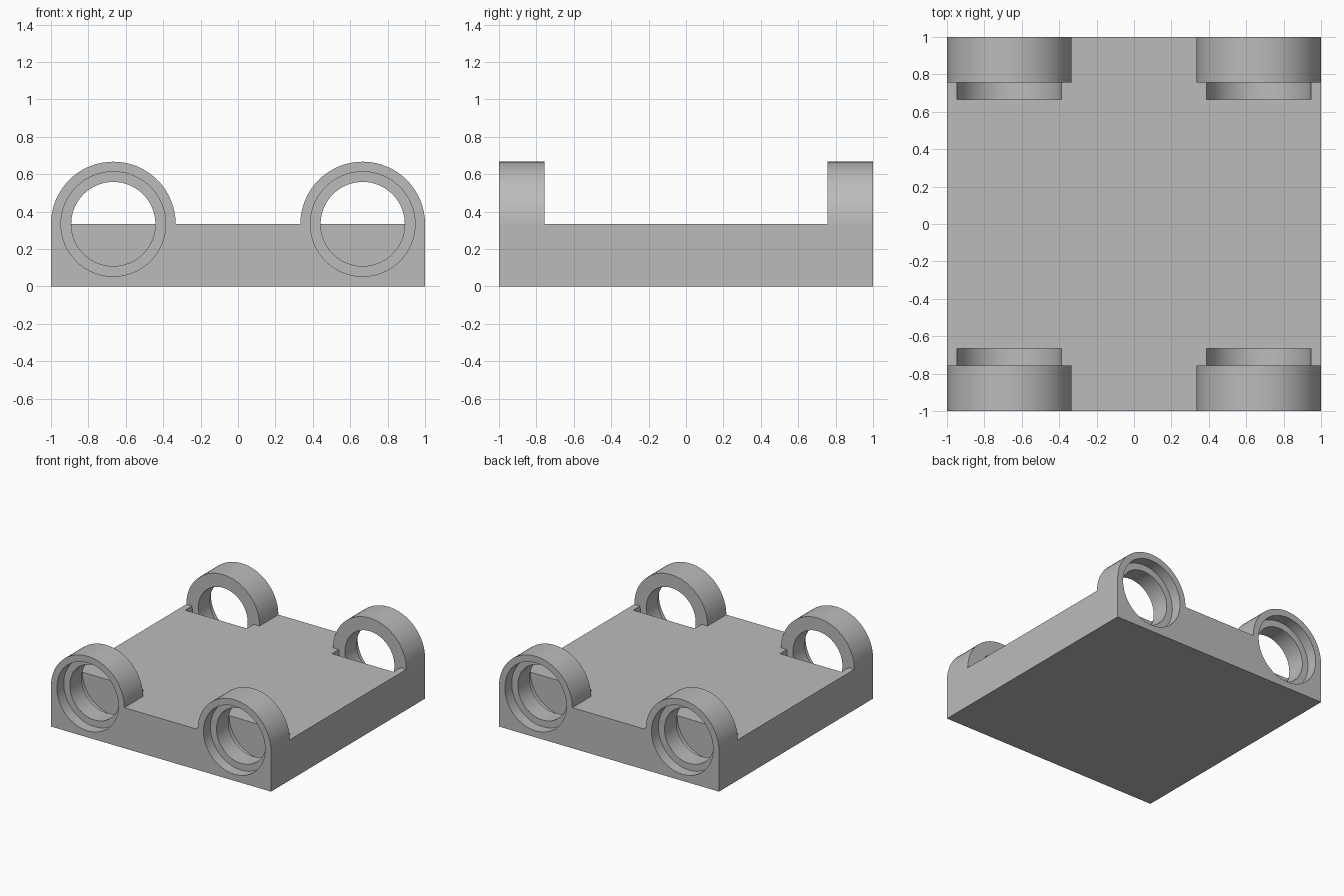
import bpy, bmesh, math

cube = bpy.data.objects.get("Cube")
if cube:
    bpy.data.objects.remove(cube, do_unlink=True)

R = 1 / 3            # arch radius, plate height and arch axis height
AXIS = 2 / 3         # distance of each arch axis from the middle
ARCH_IN = 0.757      # inner face of the arches
WIDE, BORE = 0.28, 0.225
STEPS = 64

grey = bpy.data.materials.new("plain grey")
grey.use_nodes = True
colour = (0.5, 0.5, 0.5, 1)
grey.diffuse_color = colour
grey.node_tree.nodes["Principled BSDF"].inputs["Base Color"].default_value = colour


def make_object(name, bm):
    bmesh.ops.recalc_face_normals(bm, faces=bm.faces)
    mesh = bpy.data.meshes.new(name)
    bm.to_mesh(mesh)
    bm.free()
    mesh.materials.append(grey)
    ob = bpy.data.objects.new(name, mesh)
    bpy.context.collection.objects.link(ob)
    return ob


def prism(name, outline, y0, y1):
    """Extrude an x-z outline along y."""
    bm = bmesh.new()
    face = bm.faces.new([bm.verts.new((x, y0, z)) for x, z in outline])
    new = bmesh.ops.extrude_face_region(bm, geom=[face])["geom"]
    verts = [v for v in new if isinstance(v, bmesh.types.BMVert)]
    bmesh.ops.translate(bm, verts=verts, vec=(0, y1 - y0, 0))
    return make_object(name, bm)


def stepped_bore(name, cx, side, profile):
    """Turn a (y, radius) profile about an axis along y."""
    bm = bmesh.new()
    rings = []
    for y, r in profile:
        angles = [2 * math.pi * i / STEPS for i in range(STEPS)]
        rings.append([bm.verts.new((cx + r * math.cos(a), side * y, R + r * math.sin(a)))
                      for a in angles])
    for a, b in zip(rings, rings[1:]):
        for i in range(STEPS):
            j = (i + 1) % STEPS
            bm.faces.new((a[i], a[j], b[j], b[i]))
    bm.faces.new(rings[0])
    bm.faces.new(rings[-1])
    ob = make_object(name, bm)
    ob.hide_render = True
    return ob


def combine(target, tool, operation):
    """Apply a boolean to the target and remove the tool."""
    mod = target.modifiers.new(operation.lower(), "BOOLEAN")
    mod.operation, mod.solver, mod.object = operation, "EXACT", tool
    bpy.context.view_layer.update()
    result = target.evaluated_get(bpy.context.evaluated_depsgraph_get())
    mesh = bpy.data.meshes.new_from_object(result)
    target.modifiers.clear()
    target.data = mesh
    bpy.data.objects.remove(tool, do_unlink=True)


# Flat plate
plate = prism("plate_with_arches", [(-1, 0), (1, 0), (1, R), (-1, R)], -1, 1)

corners = [(sx * AXIS, sy) for sx in (-1, 1) for sy in (-1, 1)]

# Round-topped arches at the corners, rooted inside the plate
for cx, side in corners:
    half = [math.pi * i / (STEPS // 2) for i in range(STEPS // 2 + 1)]
    outline = [(cx + R * math.cos(a), R + R * math.sin(a)) for a in half]
    outline += [(cx - R, R / 2), (cx + R, R / 2)]
    combine(plate, prism("arch", outline, side * ARCH_IN, side), "UNION")

# Bores with a wide counterbore at each end
bore_profile = [(AXIS, WIDE), (ARCH_IN, WIDE), (ARCH_IN, BORE),
                (0.91, BORE), (0.91, WIDE), (1.1, WIDE)]
for cx, side in corners:
    combine(plate, stepped_bore("bore_cutter", cx, side, bore_profile), "DIFFERENCE")

# Smooth curved walls, flat everywhere else
bpy.ops.object.select_all(action="DESELECT")
plate.select_set(True)
bpy.context.view_layer.objects.active = plate
bpy.ops.object.shade_smooth_by_angle(angle=math.radians(30))
for face in plate.data.polygons:
    face.use_smooth = max(abs(c) for c in face.normal) < 0.9999
